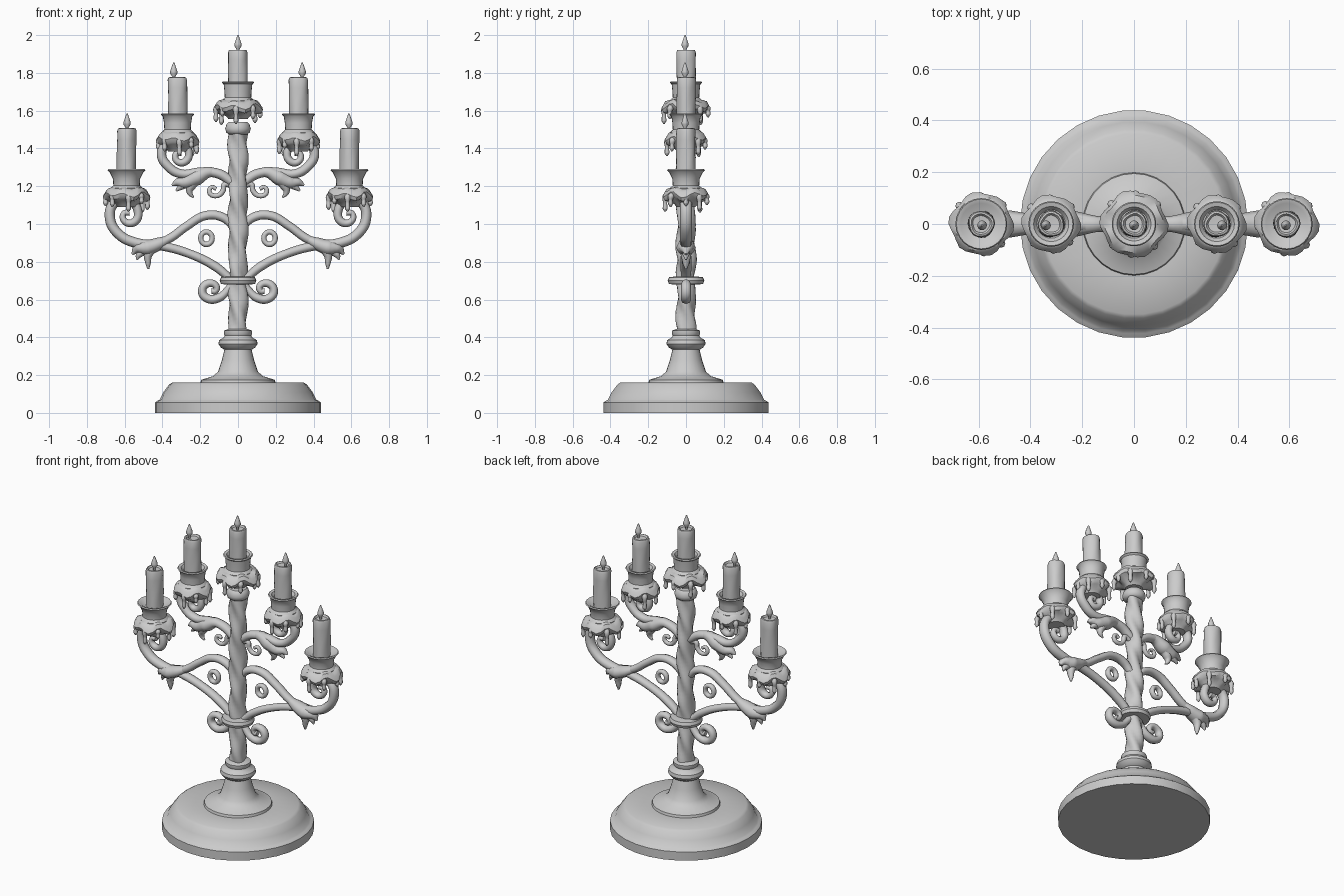
import bpy, bmesh, math
from math import sin, cos, pi, tau

cube = bpy.data.objects.get("Cube")
if cube:
    bpy.data.objects.remove(cube, do_unlink=True)

GREY = (0.6, 0.6, 0.6, 1)
metal = bpy.data.materials.new("plain grey")
metal.use_nodes = True
metal.diffuse_color = GREY
metal.node_tree.nodes["Principled BSDF"].inputs["Base Color"].default_value = GREY


def finish(obj, angle=40):
    obj.data.materials.clear()
    obj.data.materials.append(metal)
    bpy.ops.object.select_all(action='DESELECT')
    obj.select_set(True)
    bpy.context.view_layer.objects.active = obj
    bpy.ops.object.shade_smooth_by_angle(angle=math.radians(angle))
    return obj


def lathe(name, profile, sides=28, at=(0, 0, 0), shape=None):
    """Spin (radius, height) pairs; shape(a, r, z) may return a changed (r, z)."""
    bm = bmesh.new()
    rings = []
    for r, z in profile:
        ring = []
        for i in range(sides):
            a = tau * i / sides
            rr, zz = shape(a, r, z) if shape else (r, z)
            ring.append(bm.verts.new((at[0] + rr * cos(a), at[1] + rr * sin(a), at[2] + zz)))
        rings.append(ring)
    for low, high in zip(rings, rings[1:]):
        for i in range(sides):
            j = (i + 1) % sides
            bm.faces.new((low[i], low[j], high[j], high[i]))
    bm.faces.new(rings[0][::-1])
    bm.faces.new(rings[-1])
    mesh = bpy.data.meshes.new(name)
    bm.to_mesh(mesh)
    bm.free()
    obj = bpy.data.objects.new(name, mesh)
    bpy.context.collection.objects.link(obj)
    return finish(obj)


def tube(name, points, closed=False, depth=1.0):
    """Round bar through (x, y, z, radius) points; depth stretches it in y."""
    curve = bpy.data.curves.new(name, 'CURVE')
    curve.dimensions = '3D'
    curve.bevel_depth = 1
    curve.bevel_resolution = 2
    curve.resolution_u = 6
    curve.use_fill_caps = True
    spline = curve.splines.new('BEZIER')
    spline.bezier_points.add(len(points) - 1)
    spline.use_cyclic_u = closed
    for p, (x, y, z, r) in zip(spline.bezier_points, points):
        p.co = (x, y, z)
        p.radius = r
        p.handle_left_type = p.handle_right_type = 'AUTO'
    obj = bpy.data.objects.new(name, curve)
    bpy.context.collection.objects.link(obj)
    bpy.ops.object.select_all(action='DESELECT')
    obj.select_set(True)
    bpy.context.view_layer.objects.active = obj
    bpy.ops.object.convert(target='MESH')
    obj = bpy.context.object
    for v in obj.data.vertices:
        v.co.y *= depth
    return finish(obj, 60)


def bar(name, side, points, depth=1.0):
    """Bar in the front plane from (x, z, radius) points, flipped to one side."""
    return tube(name, [(side * x, 0, z, r) for x, z, r in points], depth=depth)


# Base and pedestal
lathe("base", [(.44, 0), (.44, .055), (.425, .065), (.415, .07), (.395, .11),
               (.365, .15), (.35, .16), (.2, .16)], 30)
lathe("pedestal", [(.2, .155), (.195, .175), (.13, .195), (.105, .22), (.085, .28),
                   (.072, .335), (.09, .345), (.104, .365), (.1, .385), (.075, .4),
                   (.07, .41), (.074, .418), (.074, .435), (.05, .445)])


# Twisted column
def twist(a, r, z):
    return r + .007 * cos(3 * (a + z * 11)) + .003 * sin(2 * a - z * 17), z


lathe("column", [(.048, .43 + .0225 * i) for i in range(49)], 24, shape=twist)
lathe("column_collar", [(.06, .68), (.09, .682), (.097, .7), (.09, .718), (.06, .722)])
lathe("column_neck", [(.05, 1.475), (.062, 1.485), (.068, 1.505), (.06, 1.53), (.05, 1.54)])


def candle(name, x, top, rim, side, lean, size):
    """Cup with melted wax, hanging drips, candle and flame."""
    cup_r, skirt_r = size
    at = (x, 0, 0)
    # Flared cup, dished on top
    lathe(name + "_cup", [(.08, rim - .12), (.085, rim - .1), (.07, rim - .085),
                          (.072, rim - .05), (cup_r - .01, rim - .015), (cup_r, rim - .006),
                          (cup_r - .004, rim), (cup_r - .02, rim - .004), (.055, rim - .022)],
          24, at)

    # Wavy wax dish below the cup
    def wavy(a, r, z):
        k = max(0, r - .06) / .06
        w = cos(6 * a + 1) + .5 * cos(4 * a)
        return r + .006 * k * w, z - .012 * k * w
    lathe(name + "_wax_dish", [(.05, rim - .2), (.062, rim - .185), (.09, rim - .165),
                               (skirt_r - .01, rim - .155), (skirt_r - .002, rim - .135),
                               (skirt_r - .015, rim - .11), (.085, rim - .1), (.06, rim - .095)],
          30, at, wavy)
    # Drips round the dish edge
    for i in range(8):
        a = tau * (i + .12 * sin(i * 5)) / 8
        length = (.05, .075, .045, .085, .07, .04, .08, .055)[i]
        dx, dy = cos(a) * side, sin(a)
        r, z = skirt_r - .014, rim - .13
        tube(f"{name}_drip_{i}", [(x + dx * (r - .03), dy * (r - .03), z + .015, .012),
                                  (x + dx * r, dy * r, z - .015, .017),
                                  (x + dx * (r + .003), dy * (r + .003), z - length * .6, .011),
                                  (x + dx * (r + .003), dy * (r + .003), z - length, .013),
                                  (x + dx * (r + .003), dy * (r + .003), z - length - .015, .004)])

    # Candle with soft unevenness
    def melted(a, r, z):
        return r * (1 + .04 * sin(3 * a + z * 9) + .02 * cos(5 * a - z * 30)), z
    n = 5
    body = [(.051, rim - .03 + (top - .012 - rim + .03) * i / n) for i in range(n + 1)]
    lathe(name + "_candle", body + [(.047, top), (.04, top + .002), (.033, top - .008),
                                    (.01, top - .01)], 20, at, melted)
    # Flame
    lathe(name + "_flame", [(.006, -.015), (.008, .005), (.019, .022), (.019, .034),
                            (.011, .058), (.003, .08)], 10, (x + lean, -.005, top))


candle("centre", 0, 1.92, 1.755, 1, 0, (.086, .128))

for side, word in ((1, "left"), (-1, "right")):
    candle(word + "_inner", side * .32, 1.775, 1.585, side, side * .02, (.088, .112))
    candle(word + "_outer", side * .59, 1.505, 1.29, side, -side * .003, (.1, .122))

    # Outer arms ending in a scroll
    bar(word + "_lower_arm", side, [(.04, .71, .022), (.12, .775, .024), (.25, .84, .023),
        (.41, .885, .024), (.54, .9, .027), (.63, .945, .027), (.678, 1.03, .027),
        (.655, 1.11, .026), (.58, 1.125, .024), (.53, 1.07, .023), (.55, 1.01, .022),
        (.6, 1.015, .018), (.605, 1.055, .015), (.575, 1.06, .016)], 1.2)
    bar(word + "_upper_arm", side, [(.02, .98, .02), (.08, 1.035, .024), (.17, 1.045, .024),
        (.27, .99, .023), (.36, .925, .023), (.45, .885, .02)], 1.2)
    bar(word + "_outer_leaf", side, [(.34, .935, .012), (.42, .895, .034), (.48, .875, .042),
        (.53, .87, .03), (.56, .84, .006)], 1.25)
    bar(word + "_outer_leaf_tip", side, [(.44, .89, .03), (.475, .84, .024), (.476, .79, .014),
        (.475, .762, .005)], 1.2)
    bar(word + "_outer_leaf_side_tip", side, [(.48, .87, .028), (.525, .835, .017),
        (.535, .81, .005)])
    # Scroll tie to the outer cup
    bar(word + "_outer_stem", side, [(.6, 1.1, .035), (.59, 1.14, .045)])

    # Inner arm ending in a scroll
    bar(word + "_inner_arm", side, [(.03, 1.22, .025), (.1, 1.265, .026), (.2, 1.275, .024),
        (.3, 1.265, .024), (.37, 1.305, .025), (.405, 1.37, .025), (.38, 1.42, .025),
        (.31, 1.425, .023), (.262, 1.385, .021), (.28, 1.33, .021), (.325, 1.335, .018),
        (.325, 1.375, .016), (.3, 1.375, .016)], 1.2)
    bar(word + "_inner_stem", side, [(.33, 1.41, .033), (.322, 1.45, .045)])
    # Drooping leaf on the inner arm
    bar(word + "_inner_leaf", side, [(.08, 1.25, .014), (.15, 1.275, .028), (.22, 1.245, .042),
        (.28, 1.22, .034), (.32, 1.22, .022), (.35, 1.205, .005)], 1.15)
    bar(word + "_inner_leaf_tip", side, [(.21, 1.25, .032), (.25, 1.2, .026),
        (.255, 1.165, .015), (.235, 1.14, .004)], 1.1)
    bar(word + "_inner_leaf_side_tip", side, [(.26, 1.23, .026), (.3, 1.2, .02),
        (.328, 1.175, .005)])
    bar(word + "_inner_curl", side, [(.03, 1.2, .015), (.07, 1.21, .015), (.08, 1.175, .014),
        (.11, 1.15, .013), (.15, 1.165, .013), (.14, 1.195, .011), (.115, 1.185, .01)])

    # Curl under the collar
    bar(word + "_lower_curl", side, [(.02, .7, .02), (.055, .65, .02), (.1, .61, .023),
        (.16, .605, .023), (.19, .645, .022), (.16, .685, .021), (.115, .67, .018),
        (.12, .645, .016), (.14, .645, .015)], 1.2)

    # Small ring between the arms
    tube(word + "_ring", [(side * .167 + .03 * cos(tau * i / 8), 0, .925 + .033 * sin(tau * i / 8),
                           .014) for i in range(8)], closed=True, depth=1.2)
